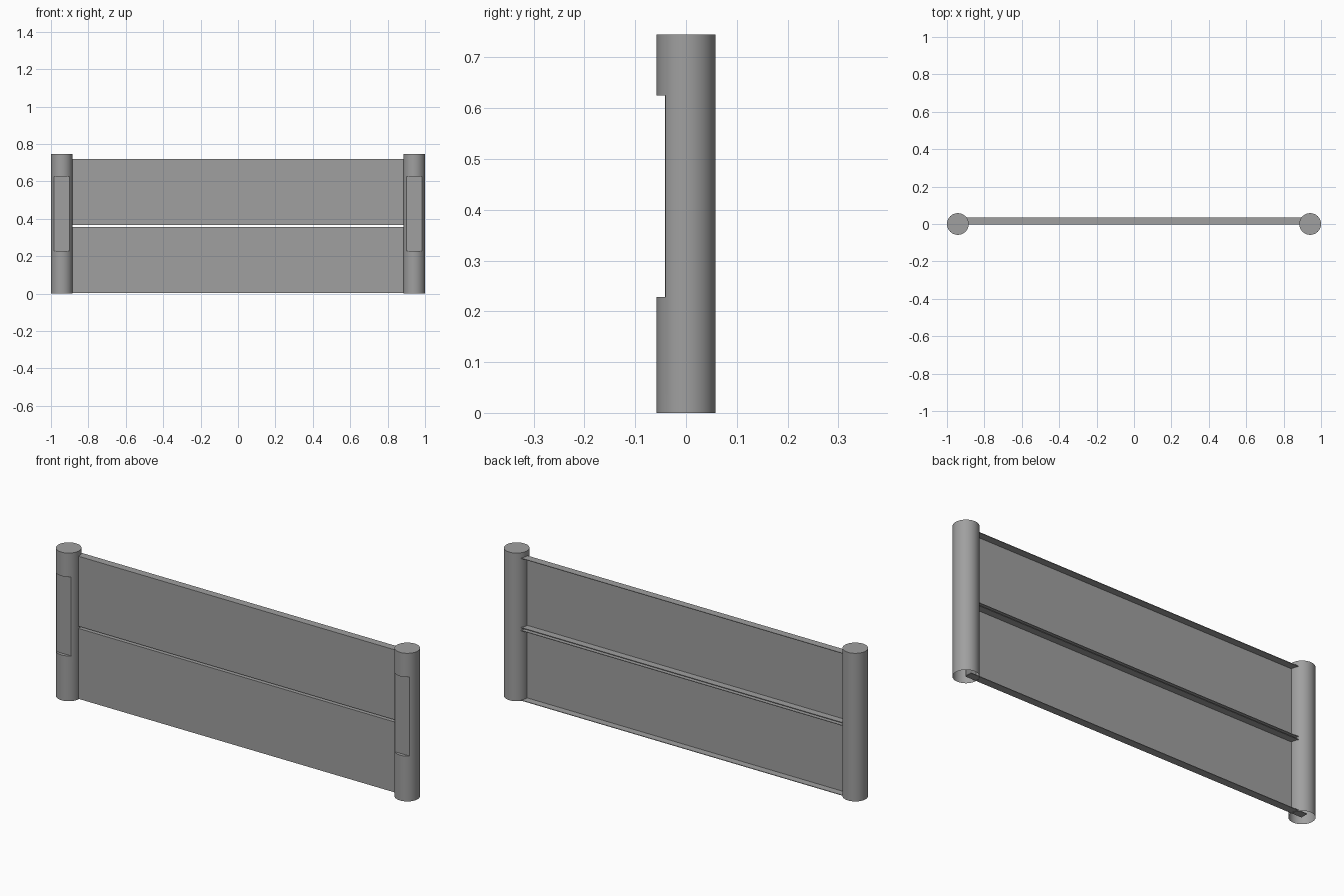
import bpy, bmesh, math

cube = bpy.data.objects.get("Cube")
if cube:
    bpy.data.objects.remove(cube, do_unlink=True)

grey = bpy.data.materials.new("plain_grey")
grey.use_nodes = True
grey.diffuse_color = (0.35, 0.35, 0.35, 1)
grey.node_tree.nodes["Principled BSDF"].inputs["Base Color"].default_value = (0.35, 0.35, 0.35, 1)

RADIUS, HEIGHT, POST_X = 0.058, 0.745, 0.942
FLAT_Y, FLAT_LOW, FLAT_HIGH = -0.04, 0.228, 0.625
SIDES = 64


def add_object(name, bm):
    bmesh.ops.recalc_face_normals(bm, faces=bm.faces)
    mesh = bpy.data.meshes.new(name)
    bm.to_mesh(mesh)
    bm.free()
    mesh.materials.append(grey)
    obj = bpy.data.objects.new(name, mesh)
    bpy.context.collection.objects.link(obj)
    return obj


def ring(bm, z, flattened):
    verts = []
    for i in range(SIDES):
        a = math.tau * i / SIDES
        x, y = RADIUS * math.cos(a), RADIUS * math.sin(a)
        if flattened:
            y = max(y, FLAT_Y)
        verts.append(bm.verts.new((x, y, z)))
    return verts


def make_post(name, x):
    # Round post, capped on top and open below, with a flat recess in front
    bm = bmesh.new()
    levels = [(0, False), (FLAT_LOW, False), (FLAT_LOW, True),
              (FLAT_HIGH, True), (FLAT_HIGH, False), (HEIGHT, False)]
    rings = [ring(bm, z, flat) for z, flat in levels]
    for low, high in zip(rings, rings[1:]):
        for i in range(SIDES):
            j = (i + 1) % SIDES
            bm.faces.new((low[i], low[j], high[j], high[i]))
    bm.faces.new(rings[-1])
    bmesh.ops.remove_doubles(bm, verts=bm.verts, dist=0.0001)
    post = add_object(name, bm)
    post.location.x = x
    bpy.ops.object.select_all(action="DESELECT")
    post.select_set(True)
    bpy.context.view_layer.objects.active = post
    bpy.ops.object.shade_smooth_by_angle(angle=math.radians(30))


def make_plate(name, x):
    # Thin plate lying on the recess
    bm = bmesh.new()
    bmesh.ops.create_cube(bm, size=1)
    bmesh.ops.scale(bm, verts=bm.verts, vec=(0.066, 0.002, FLAT_HIGH - FLAT_LOW))
    plate = add_object(name, bm)
    plate.location = (x, FLAT_Y, (FLAT_LOW + FLAT_HIGH) / 2)


def make_panel(name, low, high):
    # Folded sheet: front face with flanges turned to the back
    front, back, t = -0.004, 0.034, 0.003
    profile = [(front, low), (back, low), (back, low + t), (front + t, low + t),
               (front + t, high - t), (back, high - t), (back, high), (front, high)]
    bm = bmesh.new()
    face = bm.faces.new([bm.verts.new((-POST_X, y, z)) for y, z in profile])
    result = bmesh.ops.extrude_face_region(bm, geom=[face], use_keep_orig=True)
    moved = [v for v in result["geom"] if isinstance(v, bmesh.types.BMVert)]
    bmesh.ops.translate(bm, verts=moved, vec=(2 * POST_X, 0, 0))
    add_object(name, bm)


for side, sign in (("left", 1), ("right", -1)):
    make_post(side + "_post", sign * POST_X)
    make_plate(side + "_recess_plate", sign * POST_X)

make_panel("lower_panel", 0.002, 0.356)
make_panel("upper_panel", 0.367, 0.719)
